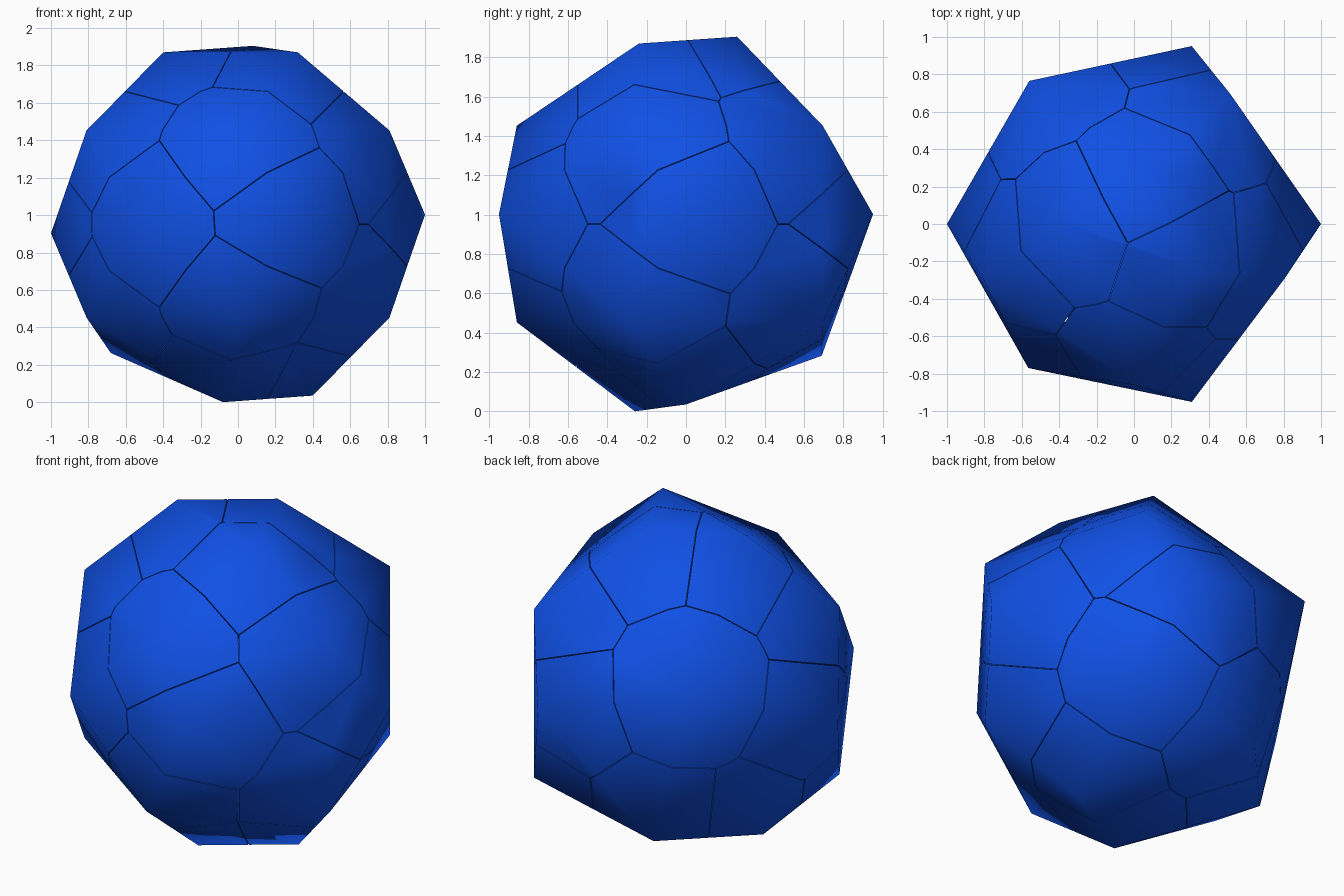
import bpy
import bmesh
import math
from mathutils import Vector

old = bpy.data.objects.get("Cube")
if old:
    bpy.data.objects.remove(old, do_unlink=True)

CENTRE = Vector((0, 0, 0.9525))
GAP = 0.002        # half the seam between neighbouring panels
THICKNESS = 0.1

blue = bpy.data.materials.new("royal blue")
colour = (0.005, 0.08, 0.78, 1)
blue.diffuse_color = colour
blue.use_nodes = True
blue.node_tree.nodes["Principled BSDF"].inputs["Base Color"].default_value = colour

# Peak of every panel, measured from the centre of the ball
peaks = {
    "top_back_panel": (0.08, 0.26, 0.9525),
    "top_front_panel": (0.32, -0.24, 0.9175),
    "top_right_panel": (-0.4, 0, 0.9175),
    "middle_left_panel": (1, 0, 0.05),
    "middle_front_panel": (0.309, -0.951, 0.05),
    "middle_back_panel": (0.309, 0.951, 0.05),
    "middle_right_panel": (-1, 0, -0.05),
    "middle_front_right_panel": (-0.565, -0.77, 0),
    "middle_back_right_panel": (-0.56, 0.765, 0.31),
    "lower_back_right_panel": (-0.27, 0.69, -0.67),
    "lower_right_panel": (-0.68, 0.245, -0.69),
    "bottom_front_panel": (-0.08, -0.26, -0.9525),
    "bottom_left_panel": (0.4, 0, -0.9175),
}
# Four columns repeat above and below the middle
columns = {
    "front": (0, -0.86),
    "front_left": (0.81, -0.285),
    "front_right": (-0.81, -0.285),
    "back_left": (0.515, 0.695),
}
for name, (x, y) in columns.items():
    peaks["upper_" + name + "_panel"] = (x, y, 0.5)
    peaks["lower_" + name + "_panel"] = (x, y, -0.5)
peaks = {name: Vector(p) for name, p in peaks.items()}

# Faceted ball spanning all the peaks
ball = bmesh.new()
for p in peaks.values():
    ball.verts.new(p)
bmesh.ops.convex_hull(ball, input=ball.verts[:])
bmesh.ops.recalc_face_normals(ball, faces=ball.faces[:])


def make_panel(name, peak):
    """Keep the part of the ball that is nearest to one peak."""
    bm = ball.copy()
    for other in peaks.values():
        if other is peak:
            continue
        away = (other - peak).normalized()
        bmesh.ops.bisect_plane(
            bm, geom=bm.verts[:] + bm.edges[:] + bm.faces[:], dist=1e-5,
            plane_co=(peak + other) / 2 - away * GAP, plane_no=away,
            clear_outer=True)
    mesh = bpy.data.meshes.new(name)
    bm.to_mesh(mesh)
    bm.free()
    mesh.materials.append(blue)
    panel = bpy.data.objects.new(name, mesh)
    panel.location = CENTRE
    bpy.context.collection.objects.link(panel)
    # Inward wall thickness
    shell = panel.modifiers.new("shell", 'SOLIDIFY')
    shell.thickness = THICKNESS
    shell.offset = -1
    return panel


panels = [make_panel(name, peak) for name, peak in peaks.items()]
ball.free()

# Rounded shading over each panel, crisp at its rim
bpy.ops.object.select_all(action='DESELECT')
for panel in panels:
    panel.select_set(True)
bpy.context.view_layer.objects.active = panels[0]
bpy.ops.object.convert(target='MESH')
bpy.ops.object.shade_smooth_by_angle(angle=math.radians(65))
